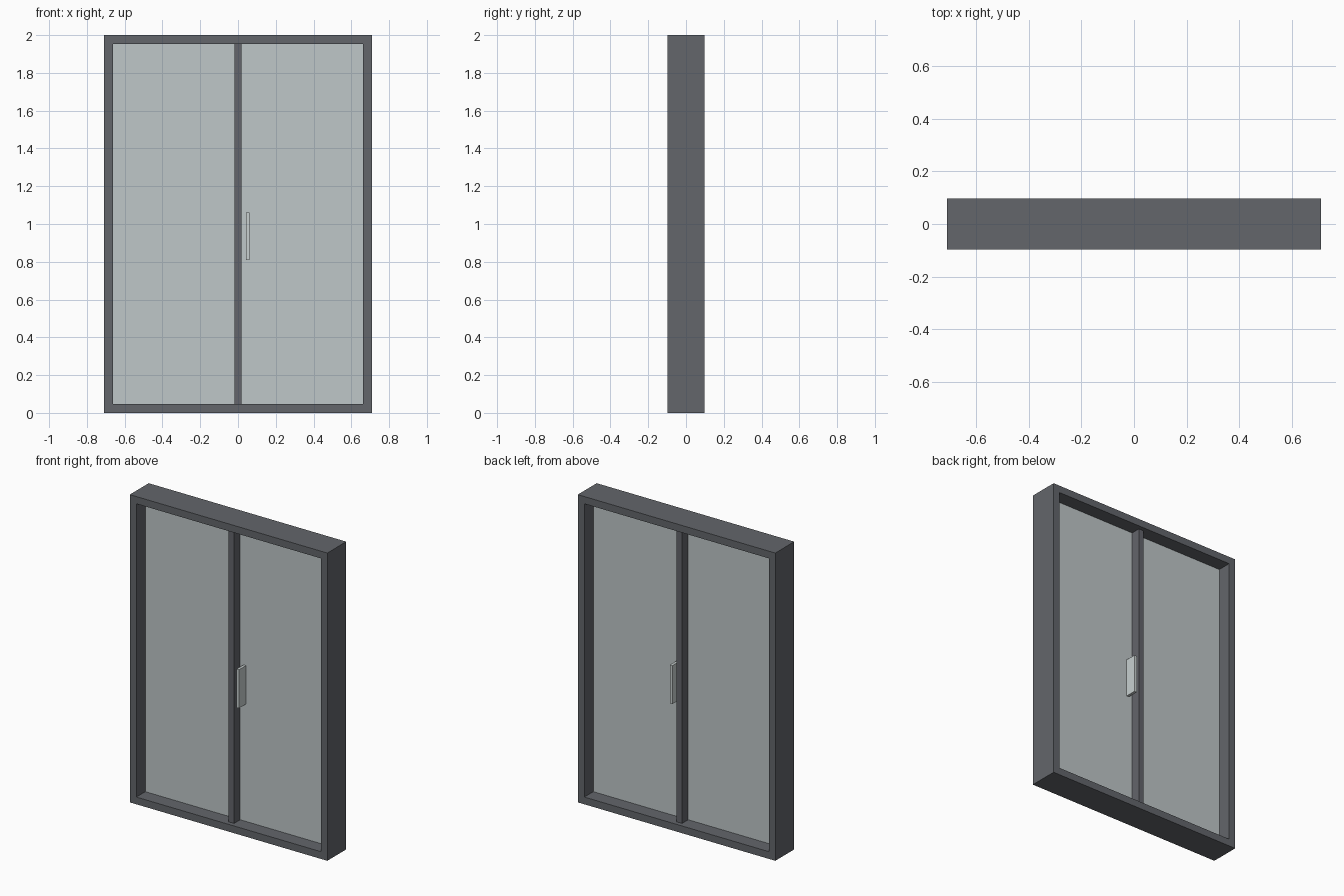
import bpy

if "Cube" in bpy.data.objects:
    bpy.data.objects.remove(bpy.data.objects["Cube"])

def material(name, rgb):
    m = bpy.data.materials.new(name)
    m.diffuse_color = (*rgb, 1)
    m.use_nodes = True
    m.node_tree.nodes["Principled BSDF"].inputs["Base Color"].default_value = m.diffuse_color
    return m

FRAME = material("dark grey metal", (0.125, 0.133, 0.147))
MULLION = material("dark violet grey metal", (0.125, 0.128, 0.147))
GLASS = material("pale grey glass", (0.52, 0.57, 0.58))
HANDLE = material("light grey metal", (0.58, 0.63, 0.63))

W, H, D = 0.71, 2.0, 0.097    # half width, height, half depth
T = 0.047                     # frame bar width
M, MD = 0.019, 0.068          # centre post half width and half depth
G = 0.005                     # glass half thickness

def prism(name, outline, y0, y1, mat, hole=None):
    """Extrude an x-z outline along y, optionally with a matching inner hole."""
    n = len(outline)
    loops = [outline] + ([hole] if hole else [])
    verts = [(x, y, z) for lp in loops for y in (y0, y1) for x, z in lp]
    faces = []
    for i in range(n):
        j = (i + 1) % n
        faces.append((i, j, n + j, n + i))
        if hole:
            a = 2 * n
            faces += [(a + j, a + i, a + n + i, a + n + j),
                      (j, i, a + i, a + j),
                      (n + i, n + j, a + n + j, a + n + i)]
    if not hole:
        faces += [tuple(reversed(range(n))), tuple(range(n, 2 * n))]
    me = bpy.data.meshes.new(name)
    me.from_pydata(verts, [], faces)
    me.materials.append(mat)
    # make normals consistent
    import bmesh
    bm = bmesh.new()
    bm.from_mesh(me)
    bmesh.ops.recalc_face_normals(bm, faces=bm.faces)
    bm.to_mesh(me)
    bm.free()
    ob = bpy.data.objects.new(name, me)
    bpy.context.collection.objects.link(ob)
    return ob

def rect(x0, x1, z0, z1):
    return [(x0, z0), (x1, z0), (x1, z1), (x0, z1)]

# outer frame and centre post
prism("outer_frame", rect(-W, W, 0, H), -D, D, FRAME,
      rect(-W + T, W - T, T, H - T))
prism("centre_post", rect(-M, M, T, H - T), -MD, MD, MULLION)

# two glass panes
prism("left_glass", rect(-W + T, -M, T, H - T), -G, G, GLASS)
prism("right_glass", rect(M, W - T, T, H - T), -G, G, GLASS)

# pull handles on both sides of the right pane
for name, s in (("front_handle", -1), ("back_handle", 1)):
    ys = sorted((s * G, s * 0.077))
    prism(name, rect(0.043, 0.061, 0.81, 1.06), ys[0], ys[1], HANDLE)
